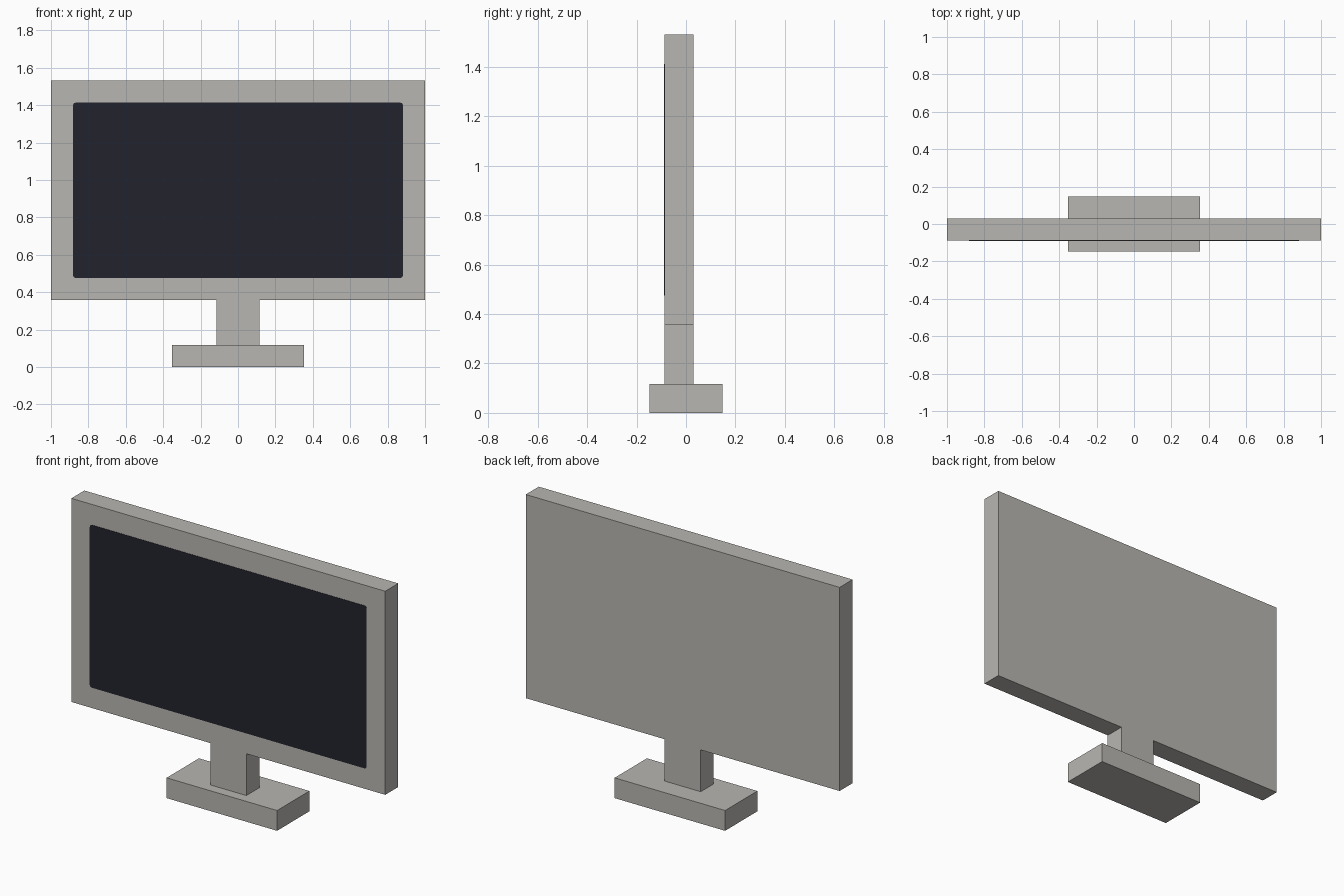
import bpy
import bmesh
import math

cube = bpy.data.objects.get("Cube")
if cube:
    bpy.data.objects.remove(cube, do_unlink=True)


def material(name, color):
    mat = bpy.data.materials.new(name)
    mat.use_nodes = True
    mat.diffuse_color = color
    mat.node_tree.nodes["Principled BSDF"].inputs["Base Color"].default_value = color
    return mat


def extrude_profile(name, points, y_front, y_back, mat):
    """Flat front outline in x and z, pulled back along y."""
    bm = bmesh.new()
    face = bm.faces.new([bm.verts.new((x, y_front, z)) for x, z in points])
    pulled = bmesh.ops.extrude_face_region(bm, geom=[face], use_keep_orig=True)
    verts = [v for v in pulled["geom"] if isinstance(v, bmesh.types.BMVert)]
    bmesh.ops.translate(bm, verts=verts, vec=(0, y_back - y_front, 0))
    bmesh.ops.recalc_face_normals(bm, faces=bm.faces)
    mesh = bpy.data.meshes.new(name)
    bm.to_mesh(mesh)
    bm.free()
    mesh.materials.append(mat)
    obj = bpy.data.objects.new(name, mesh)
    bpy.context.collection.objects.link(obj)
    return obj


def rectangle(half_width, bottom, top):
    return [(-half_width, bottom), (half_width, bottom),
            (half_width, top), (-half_width, top)]


def rounded_rectangle(half_width, bottom, top, radius, steps=3):
    points = []
    corners = [(-1, bottom + radius, 180), (1, bottom + radius, 270),
               (1, top - radius, 0), (-1, top - radius, 90)]
    for side, z, start in corners:
        for i in range(steps + 1):
            a = math.radians(start + 90 * i / steps)
            points.append((side * (half_width - radius) + radius * math.cos(a),
                           z + radius * math.sin(a)))
    return points


casing = material("warm grey casing", (0.479, 0.468, 0.440, 1))
glass = material("dark screen", (0.016, 0.016, 0.026, 1))

FRONT, BACK = -0.088, 0.03
BASE_TOP, PANEL_BOTTOM, PANEL_TOP = 0.117, 0.358, 1.531

# Foot
extrude_profile("base", rectangle(0.352, 0, BASE_TOP), -0.147, 0.147, casing)

# Display housing and neck share one T-shaped outline
right_half = [(0.115, BASE_TOP), (0.115, PANEL_BOTTOM),
              (1.0, PANEL_BOTTOM), (1.0, PANEL_TOP)]
outline = right_half + [(-x, z) for x, z in reversed(right_half)]
extrude_profile("housing_and_neck", outline, FRONT, BACK, casing)

# Thin screen plate, almost flush with the bezel
extrude_profile("screen", rounded_rectangle(0.882, 0.476, 1.413, 0.014),
                FRONT - 0.002, FRONT + 0.002, glass)
